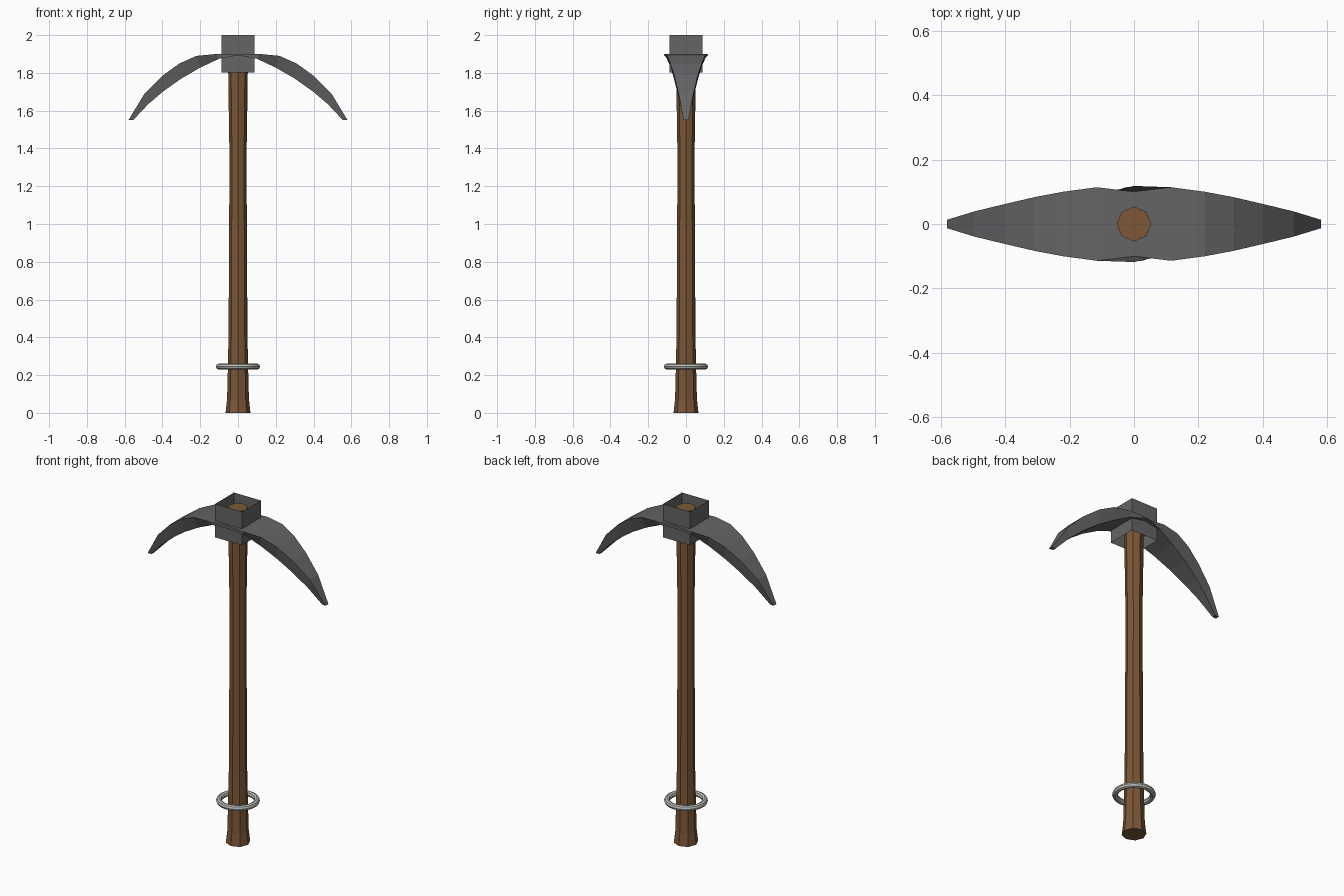
import bpy, bmesh, math

if "Cube" in bpy.data.objects:
    bpy.data.objects.remove(bpy.data.objects["Cube"])


def material(name, rgb):
    m = bpy.data.materials.new(name)
    m.diffuse_color = (*rgb, 1)
    m.use_nodes = True
    m.node_tree.nodes["Principled BSDF"].inputs["Base Color"].default_value = m.diffuse_color
    return m


WOOD = material("brown wood", (0.20, 0.095, 0.038))
IRON = material("dark iron", (0.130, 0.130, 0.134))
STEEL = material("pale steel", (0.50, 0.50, 0.48))


def loft(name, rings, mat, caps=True):
    """Skin a row of closed cross-sections into one mesh."""
    bm = bmesh.new()
    loops = [[bm.verts.new(p) for p in ring] for ring in rings]
    n = len(loops[0])
    for a, b in zip(loops, loops[1:]):
        for i in range(n):
            j = (i + 1) % n
            bm.faces.new((a[i], a[j], b[j], b[i]))
    if caps:
        bm.faces.new(loops[0][::-1])
        bm.faces.new(loops[-1])
    bmesh.ops.recalc_face_normals(bm, faces=bm.faces)
    mesh = bpy.data.meshes.new(name)
    bm.to_mesh(mesh)
    bm.free()
    mesh.materials.append(mat)
    obj = bpy.data.objects.new(name, mesh)
    bpy.context.collection.objects.link(obj)
    return obj


# Eight-sided handle with a flared foot: (height, radius)
profile = [(0, .066), (.07, .058), (.22, .054), (.42, .050),
           (1.35, .045), (1.6, .049), (1.97, .054)]
loft("handle", [[(r * math.cos(k * math.pi / 4), r * math.sin(k * math.pi / 4), z)
                 for k in range(8)] for z, r in profile], WOOD)

# Curved pick blade, half sections: top x, z, half width; bottom x, z, half width
half = [(0, 1.9, .10, 0, 1.893, .118),
        (.115, 1.9, .114, .10, 1.875, .095),
        (.22, 1.89, .100, .20, 1.828, .079),
        (.31, 1.85, .083, .30, 1.770, .064),
        (.40, 1.785, .062, .395, 1.703, .047),
        (.495, 1.69, .039, .475, 1.635, .030),
        (.58, 1.55, .013, .555, 1.55, .010)]


def section(s, side):
    tx, tz, tw, bx, bz, bw = s
    return [(side * tx, -tw, tz), (side * tx, tw, tz),
            (side * bx, bw, bz), (side * bx, -bw, bz)]


loft("pick_blade", [section(s, -1) for s in half[:0:-1]] +
     [section(s, 1) for s in half], IRON)

# Open square collar around the head
c = .0875
loft("collar", [[(-c, -c, z), (c, -c, z), (c, c, z), (-c, c, z)]
                for z in (1.803, 2.0)], IRON, caps=False)

# Loose ring near the foot
bpy.ops.mesh.primitive_torus_add(major_radius=.101, minor_radius=.016,
                                 major_segments=24, minor_segments=8,
                                 location=(0, 0, .245))
ring = bpy.context.object
ring.name = "ring"
ring.data.materials.append(STEEL)
bpy.ops.object.shade_smooth_by_angle(angle=math.radians(30))
